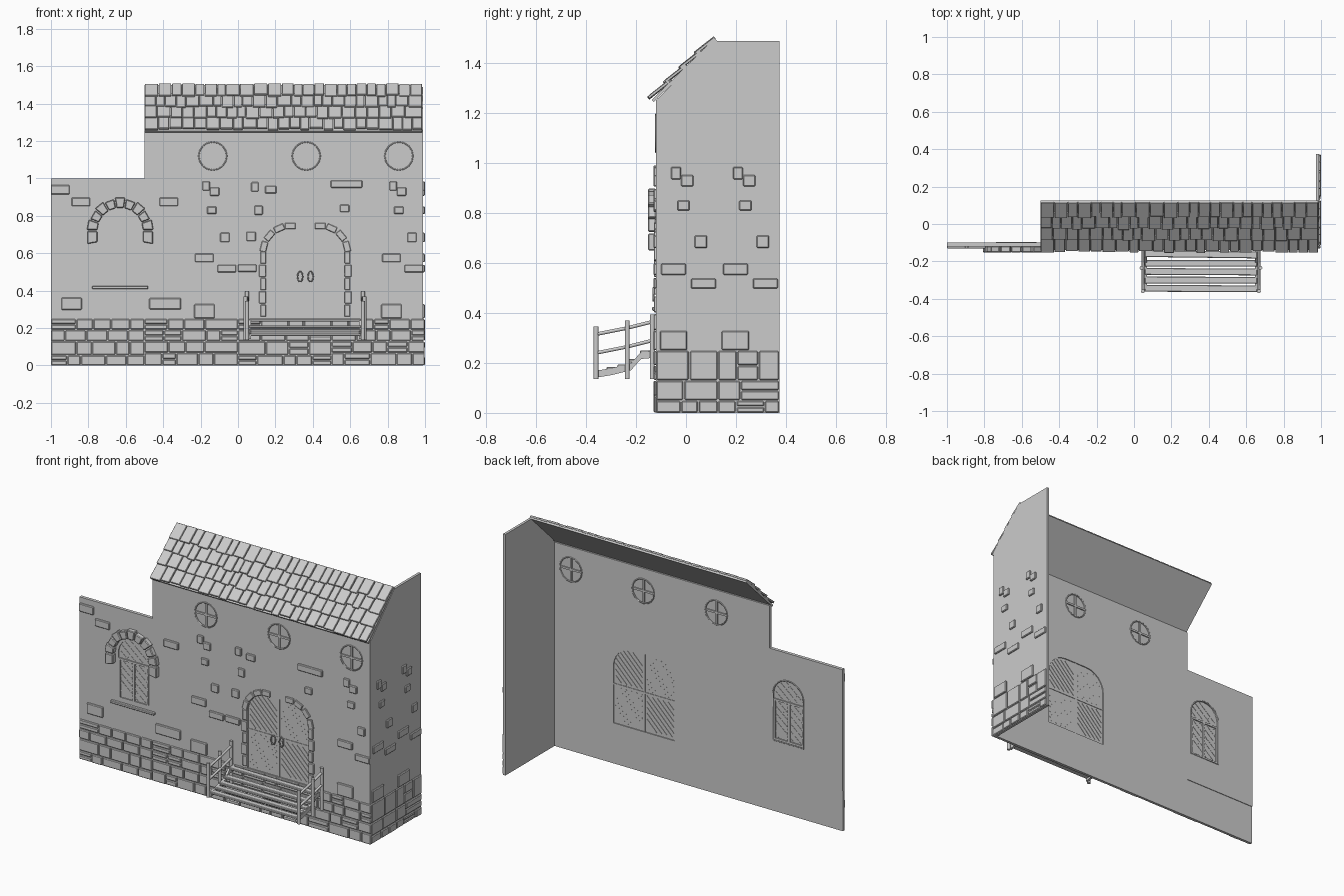
import bpy, bmesh, math, random
from math import sin, cos, pi, radians
from mathutils import Matrix, Vector

random.seed(4)
if "Cube" in bpy.data.objects:
    bpy.data.objects.remove(bpy.data.objects["Cube"])

GREY = (0.6, 0.6, 0.6, 1)
stone = bpy.data.materials.new("plain_grey")
stone.use_nodes = True
stone.diffuse_color = GREY
stone.node_tree.nodes["Principled BSDF"].inputs["Base Color"].default_value = GREY

FACE, BACK, MID = -0.12, -0.104, -0.112   # front wall planes in y
SIDE = 0.988                              # outer plane of the side wall in x


def finish(name, bm, bevel=0):
    bmesh.ops.recalc_face_normals(bm, faces=bm.faces)
    mesh = bpy.data.meshes.new(name)
    bm.to_mesh(mesh)
    bm.free()
    mesh.materials.append(stone)
    ob = bpy.data.objects.new(name, mesh)
    bpy.context.collection.objects.link(ob)
    if bevel:
        mod = ob.modifiers.new("worn_edges", "BEVEL")
        mod.width, mod.segments = bevel, 1
    return ob


def blocks(name, items, bevel=0):
    """Many boxes in one mesh; each item is centre, size and optional (angle, axis)."""
    bm = bmesh.new()
    for centre, size, *turn in items:
        rot = Matrix.Rotation(turn[0][0], 4, turn[0][1]) if turn else Matrix()
        m = Matrix.Translation(centre) @ rot @ Matrix.Diagonal((*size, 1))
        bmesh.ops.create_cube(bm, size=1, matrix=m)
    return finish(name, bm, bevel)


def prisms(name, outlines, lo, hi, axis="y", bevel=0):
    """Extrude outlines in the xz plane along y, or in the yz plane along x."""
    bm = bmesh.new()
    for pts in outlines:
        vs = [bm.verts.new((a, lo, b) if axis == "y" else (lo, a, b)) for a, b in pts]
        face = bm.faces.new(vs)
        out = bmesh.ops.extrude_face_region(bm, geom=[face])
        step = (0, hi - lo, 0) if axis == "y" else (hi - lo, 0, 0)
        bmesh.ops.translate(bm, vec=step, verts=[v for v in out["geom"] if isinstance(v, bmesh.types.BMVert)])
    return finish(name, bm, bevel)


def tubes(name, paths, radius, cyclic=False):
    cu = bpy.data.curves.new(name, "CURVE")
    cu.dimensions = "3D"
    cu.bevel_depth, cu.bevel_resolution, cu.use_fill_caps = radius, 1, True
    for pts in paths:
        sp = cu.splines.new("POLY")
        sp.points.add(len(pts) - 1)
        for p, co in zip(sp.points, pts):
            p.co = (*co, 1)
        sp.use_cyclic_u = cyclic
    cu.materials.append(stone)
    ob = bpy.data.objects.new(name, cu)
    bpy.context.collection.objects.link(ob)
    return ob


def ring(cx, cz, r, n=16):
    return [(cx + r * cos(2 * pi * i / n), cz + r * sin(2 * pi * i / n)) for i in range(n)]


def arch(cx, bottom, top, half, r):
    """Opening with both upper corners rounded by radius r."""
    right = [(half - r + r * cos(a), top - r + r * sin(a)) for a in (i * pi / 12 for i in range(7))]
    if abs(half - r) < 1e-6:
        right.pop()
        crown = [(cx, top)]
    else:
        crown = []
    return ([(cx - half, bottom), (cx + half, bottom)] + [(cx + x, z) for x, z in right] + crown
            + [(cx - x, z) for x, z in reversed(right)])


# Walls with openings
ROUNDS = [(x, 1.12) for x in (-0.135, 0.365, 0.86)]
DOOR_X, WIN_X = 0.36, -0.63
door_shape = arch(DOOR_X, 0.25, 0.73, 0.21, 0.13)
win_shape = arch(WIN_X, 0.44, 0.83, 0.105, 0.105)
round_shapes = [ring(x, z, 0.075) for x, z in ROUNDS]
openings = [door_shape, win_shape] + round_shapes

front_wall = prisms("front_wall", [[(-1, 0), (SIDE, 0), (SIDE, 1.26), (-0.5, 1.26), (-0.5, 0.25), (-1, 0.25)]], FACE, BACK)
left_panel = prisms("left_wall_panel", [[(-1, 0.25), (-0.5, 0.25), (-0.5, 1), (-1, 1)]], FACE, BACK + 0.004)
cutter = prisms("opening_cutter", openings, -0.3, 0.1)
cutter.hide_render = True
for wall in (front_wall, left_panel):
    mod = wall.modifiers.new("openings", "BOOLEAN")
    mod.operation, mod.solver, mod.object = "DIFFERENCE", "EXACT", cutter
    bpy.context.view_layer.objects.active = wall
    bpy.ops.object.modifier_apply(modifier=mod.name)
bpy.data.objects.remove(cutter)
prisms("side_wall", [[(FACE, 0), (0.375, 0), (0.375, 1.49), (0.115, 1.49), (FACE, 1.25)]], SIDE - 0.016, SIDE, "x")
prisms("opening_panels", openings, MID - 0.002, MID + 0.002)

# Round windows
tubes("round_window_rims", [[(x, FACE, z) for x, z in s] for s in round_shapes], 0.004, True)
tubes("round_window_back_rims", [[(x, BACK, z) for x, z in s] for s in round_shapes], 0.004, True)
blocks("round_window_bars", [((x, MID, z), size) for x, z in ROUNDS
                             for size in ((0.15, 0.018, 0.012), (0.012, 0.018, 0.15))])

# Arched window: frame, lattice, hood and sill
frame = [((WIN_X, MID, 0.565), (0.016, 0.018, 0.25)), ((WIN_X, MID, 0.69), (0.21, 0.018, 0.012))]
frame += [((WIN_X + s * 0.098, MID, 0.565), (0.012, 0.018, 0.25)) for s in (-1, 1)]
frame += [((WIN_X, MID, 0.447), (0.21, 0.018, 0.014))]
blocks("window_frame", frame)
tubes("window_back_rim", [[(x, BACK + 0.004, z) for x, z in win_shape]], 0.004, True)
lattice = []
for i in range(8):
    z = 0.48 + i * 0.045
    for s in (-1, 1):
        lattice.append(((WIN_X, MID, z), (0.006, 0.008, 0.24), (s * radians(50), "Y")))
blocks("window_lattice", lattice)

hood = []
for i in range(9):
    a, b = i * pi / 9 + 0.02, (i + 1) * pi / 9 - 0.02
    outer = 0.178 if i % 2 == 0 else 0.17
    hood.append([(WIN_X + r * cos(t), 0.722 + r * sin(t)) for r, t in ((0.122, a), (outer, a), (outer, b), (0.122, b))])
for s in (-1, 1):
    hood.append([(WIN_X + s * x, z) for x, z in ((0.122, 0.66), (0.175, 0.65), (0.175, 0.718), (0.122, 0.718))])
prisms("window_hood_stones", hood, -0.152, FACE, bevel=0.004)
blocks("window_sill", [((WIN_X, -0.126, 0.417), (0.3, 0.02, 0.016))], 0.003)

# Door: diagonal boards in four quarters, centre post, ring handles
mid_z = 0.49
boards = [((DOOR_X, MID, mid_z), (0.012, 0.01, 0.48)), ((DOOR_X, MID, mid_z), (0.42, 0.01, 0.01))]
for sx in (-1, 1):
    for sz in (-1, 1):
        for k in range(-4, 5):
            off = k * 0.036
            u0, u1 = max(0.015, 0.015 - off), min(0.2, 0.225 - off)
            if u1 - u0 > 0.02:
                u = (u0 + u1) / 2
                boards.append(((DOOR_X + sx * u, MID, mid_z + sz * (u + off)),
                               (0.007, 0.009, (u1 - u0) * 1.41), (sx * sz * pi / 4, "Y")))
blocks("door_boards", boards)
tubes("door_handles", [[(DOOR_X + s * 0.028 + p * 0.5, -0.13, z) for p, z in ring(0, 0.475, 0.028, 10)]
                       for s in (-1, 1)], 0.004, True)

# Door surround
surround = []
for s in (-1, 1):
    for i in range(5):
        w = 0.03 + 0.008 * (i % 2)
        surround.append(((DOOR_X + s * (0.21 + w / 2), -0.122, 0.293 + i * 0.071), (w, 0.014, 0.064)))
    for deg in (14, 40, 66, 90):
        a = radians(deg)
        surround.append(((DOOR_X + s * (0.08 + 0.146 * cos(a)), -0.122, 0.6 + 0.146 * sin(a)),
                         (0.034, 0.014, 0.056), (-s * a, "Y")))
blocks("door_surround_stones", surround, 0.003)


# Stones: foundation courses and scattered bricks
def on_front(u, z, w, h, d=0.011):
    return ((u, FACE - d / 2 + 0.002, z), (w, d + 0.004, h))


def on_side(u, z, w, h, d=0.011):
    return ((SIDE + d / 2 - 0.001, u, z), (d + 0.002, w, h))


def courses(place, start, end, levels, widest):
    items = []
    for lo, hi in zip(levels, levels[1:]):
        u = start
        while u < end - 0.005:
            w = random.uniform(widest * 0.45, widest)
            if end - u - w < widest * 0.4:
                w = end - u
            split = random.random() < 0.15
            parts = [(lo, (lo + hi) / 2), ((lo + hi) / 2, hi)] if split else [(lo, hi)]
            for a, b in parts:
                items.append(place(u + w / 2, (a + b) / 2, w - 0.005, b - a - 0.005, random.uniform(0.007, 0.011)))
            u += w
    return items


base = []
for i in range(4):
    x = -1 + i * 0.5
    levels = [0, 0.055 + 0.012 * (i % 2), 0.13, 0.19, 0.25]
    base += courses(on_front, x, x + 0.5, levels, 0.15)
for y in (FACE, 0.127):
    base += courses(on_side, y, y + 0.248, [0, 0.05, 0.13, 0.25], 0.14)
blocks("foundation_stones", base, 0.004)

CLUSTER = [(-0.17, 0.96, 0.04, 0.05), (-0.125, 0.93, 0.05, 0.045), (-0.14, 0.83, 0.05, 0.04),
           (-0.07, 0.685, 0.05, 0.05), (-0.18, 0.575, 0.1, 0.045), (-0.06, 0.518, 0.1, 0.04),
           (-0.18, 0.29, 0.11, 0.075)]
bricks = [place(u + du, z, w, h) for place, du in ((on_front, 0), (on_front, 1), (on_side, 0.13), (on_side, 0.378))
          for u, z, w, h in CLUSTER]
for u, z, w, h in [(-0.95, 0.94, 0.1, 0.05), (-0.84, 0.875, 0.1, 0.045), (-0.37, 0.875, 0.1, 0.045),
                   (-0.89, 0.33, 0.11, 0.065), (-0.39, 0.33, 0.17, 0.06), (0.09, 0.955, 0.04, 0.05),
                   (0.175, 0.94, 0.06, 0.04), (0.11, 0.83, 0.045, 0.05), (0.07, 0.69, 0.05, 0.05),
                   (0.05, 0.52, 0.1, 0.04), (0.58, 0.97, 0.17, 0.04), (0.57, 0.84, 0.05, 0.04)]:
    bricks.append(on_front(u, z, w, h))
blocks("wall_bricks", bricks, 0.004)

# Roof deck and overlapping tile rows
prisms("roof_deck", [[(-0.13, 1.245), (0.125, 1.49), (0.115, 1.5), (-0.138, 1.253)]], -0.5, 0.985, "x")
slope = math.atan2(0.245, 0.255)
along, up = Vector((0, cos(slope), sin(slope))), Vector((0, -sin(slope), cos(slope)))
tiles = []
for row in range(4):
    x = -0.5
    while x < 0.98:
        w = random.uniform(0.045, 0.075)
        if 0.985 - x - w < 0.04:
            w = 0.985 - x
        low = row * 0.086 + random.uniform(-0.006, 0.008)
        length = min(0.108, 0.356 - low)
        c = Vector((x + w / 2, -0.137, 1.252)) + along * (low + length / 2) + up * random.uniform(0.009, 0.012)
        tiles.append((c, (w - 0.004, length, 0.012), (slope - 0.1, "X")))
        x += w
blocks("roof_tiles", tiles, 0.002)

# Timber steps with side rails
DECK = [(-0.36, 0.155), (-0.3, 0.165), (-0.22, 0.185), (-0.18, 0.23), (-0.125, 0.235)]
POSTS = [(-0.36, 0.345), (-0.235, 0.37), (-0.135, 0.395)]
posts, rails, stringers = [], [], []
for x, s in ((0.048, -1), (0.668, 1)):
    for i, (y, top) in enumerate(POSTS):
        px = x + (s * 0.008 if i == 1 else 0)
        posts.append([(px, y, 0.135), (px, y, top)])
    for drop in (0.03, 0.105):
        rails.append([(x, y, top - drop) for y, top in POSTS])
    stringers.append([(y, z + d) for y, z, d in [(y, z, -0.014) for y, z in DECK] + [(y, z, 0.014) for y, z in DECK[::-1]]])
tubes("step_posts", posts, 0.011)
tubes("step_rails", rails, 0.008)
for x, shape in zip((0.056, 0.646), stringers):
    prisms("step_stringer", [shape], x, x + 0.014, "x")
planks = [(-0.345, 0.165), (-0.3, 0.176), (-0.255, 0.187), (-0.21, 0.208), (-0.162, 0.243)]
blocks("step_planks", [((0.358, y, z), (0.6, 0.036, 0.014), (radians(random.uniform(-1, 1)), "Z"))
                       for y, z in planks], 0.003)
